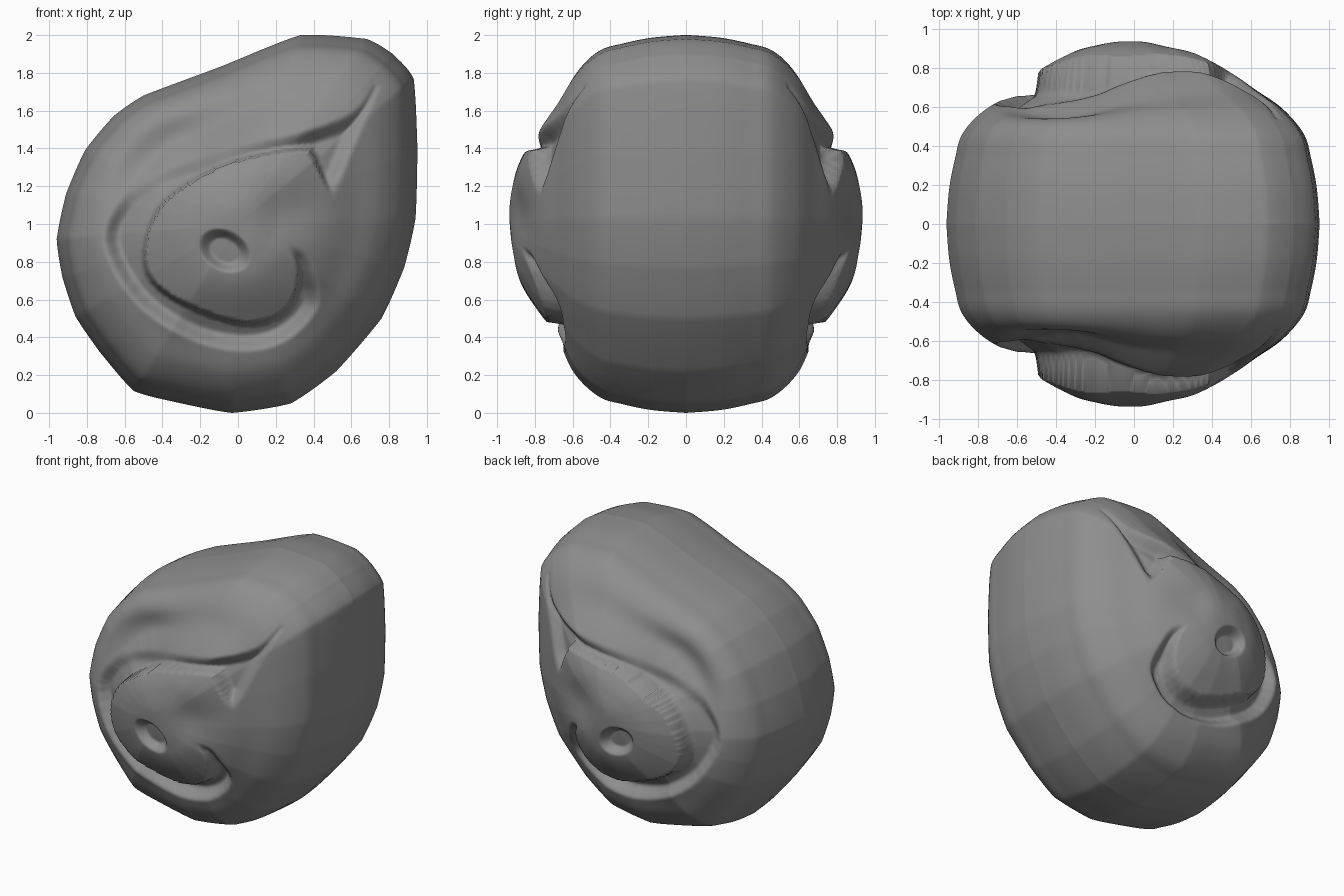
import bpy, bmesh, math
from mathutils import Vector

if "Cube" in bpy.data.objects:
    bpy.data.objects.remove(bpy.data.objects["Cube"])


def smooth_path(pts, n, closed=False, tight=0.0):
    """Catmull-Rom samples through 2D points, blended towards straight by tight."""
    k, out = len(pts), []
    get = lambda i: Vector(pts[i % k] if closed else pts[max(0, min(k - 1, i))])
    for i in range(k if closed else k - 1):
        a, b, c, d = (get(i + o) for o in (-1, 0, 1, 2))
        for s in range(n):
            t = s / n
            p = 0.5 * (2 * b + (c - a) * t + (2 * a - 5 * b + 4 * c - d) * t * t
                       + (3 * b - a - 3 * c + d) * t ** 3)
            out.append(p.lerp(b.lerp(c, t), tight))
    if not closed:
        out.append(get(k - 1))
    return out


def dist(x, z, path):
    best = 9.0
    for a, b in zip(path, path[1:]):
        dx, dz = b[0] - a[0], b[1] - a[1]
        px, pz = x - a[0], z - a[1]
        t = max(0, min(1, (px * dx + pz * dz) / (dx * dx + dz * dz + 1e-12)))
        best = min(best, math.hypot(px - t * dx, pz - t * dz))
    return best


def inside(x, z, poly):
    hit = False
    for a, b in zip(poly, poly[1:] + poly[:1]):
        if (a[1] > z) != (b[1] > z) and x < a[0] + (z - a[1]) / (b[1] - a[1]) * (b[0] - a[0]):
            hit = not hit
    return hit


def step(a, b, v):
    t = max(0, min(1, (v - a) / (b - a)))
    return t * t * (3 - 2 * t)


# Teardrop side outline (x, z)
outline = smooth_path([(-.96, .92), (-.91, 1.16), (-.81, 1.39), (-.66, 1.57), (-.5, 1.68),
                       (-.1, 1.83), (.33, 2), (.68, 1.98), (.82, 1.9), (.93, 1.77), (.95, 1.4),
                       (.94, 1.03), (.88, .77), (.76, .5), (.52, .22), (.28, .05), (-.03, 0),
                       (-.3, .05), (-.55, .115), (-.73, .32), (-.86, .51), (-.93, .72)], 13, True, .6)
# Dome section: fraction of the way to the outline, half thickness
section = smooth_path([(0, .947), (.1, .942), (.2, .923), (.32, .885), (.5, .79), (.65, .69), (.8, .59),
                       (.915, .46), (.955, .33), (.985, .18), (1, 0)], 13)
# Spiral groove edges: inner steep wall and outer lip
inner = [(.51, 1.12), (.45, 1.23)] + smooth_path(
    [(.38, 1.39), (.25, 1.385), (0, 1.335), (-.2, 1.25), (-.42, 1.08), (-.49, .8), (-.35, .62),
     (.02, .48), (.25, .55), (.32, .75), (.25, .9)], 4)
outer = [(.51, 1.12), (.62, 1.4), (.76, 1.73)] + smooth_path(
    [(.72, 1.76), (.6, 1.6), (.33, 1.5), (0, 1.43), (-.44, 1.28), (-.64, 1.12), (-.72, .9),
     (-.57, .6), (-.3, .4), (0, .32), (.25, .37), (.43, .55), (.42, .74), (.36, .86), (.25, .9)], 4)
band = inner + outer[::-1]
whorl = inner


def carve(x, z, f):
    d, low = 0.0, 0.0
    near = -.8 < x < .8 and .3 < z < 1.8
    # Outer coil sits lower than the whorl at the upper left
    if not (near and inside(x, z, whorl)):
        a = math.degrees(math.atan2(z - 1, x)) % 360
        low = .12 * math.exp(-((a - 133) / 40) ** 2) + .03 * step(45, 75, a) * (1 - step(150, 200, a))
        low *= 1 - step(.62, .92, f)
        low *= step(.25, .4, f)
        d += low
    # Spiral groove
    if near and inside(x, z, band):
        di, do = dist(x, z, inner), dist(x, z, outer)
        depth = max(.045, .11 - .6 * low) - .03 * step(.3, .6, x)
        d += depth * step(-.005, .02, di) * step(0, .1, do) * min(1, (di + do) / .13)
    # Central dimple
    c, s = math.cos(-.5), math.sin(-.5)
    u, v = x + .07, z - .86
    r = math.hypot((u * c + v * s) / .15, (v * c - u * s) / .11)
    d += .06 * (1 - step(.5, 1, r)) + .02 * math.exp(-(u * u + v * v) / .04)
    # Soft hollow beside the whorl and flatter lower side
    d += .04 * math.exp(-((x - .25) ** 2 + (z - 1.05) ** 2) / .025)
    d += .04 * math.exp(-(x ** 2 / .15 + (z - .44) ** 2 / .03))
    return d


# Shell: front half as rings out to the outline, mirrored to the back
bm = bmesh.new()
cx, cz, n = 0.0, 1.0, len(outline)
rings = []
for f, h in section[1:]:
    ring = []
    for p in outline:
        x, z = cx + (p.x - cx) * f, cz + (p.y - cz) * f
        y = -(h - carve(x, z, f) * (1 - step(.93, 1, f)))
        ring.append(bm.verts.new((x, y if f < 1 else 0, z)))
    rings.append(ring)
centre = bm.verts.new((cx, -(.947 - carve(cx, cz, 0)), cz))
for j in range(n):
    k = (j + 1) % n
    bm.faces.new((centre, rings[0][k], rings[0][j]))
    for a, b in zip(rings, rings[1:]):
        bm.faces.new((a[j], a[k], b[k], b[j]))
zmin = min(v.co.z for v in bm.verts)
bmesh.ops.translate(bm, verts=bm.verts, vec=(0, 0, -zmin))
for f in bm.faces:
    f.smooth = True
mesh = bpy.data.meshes.new("spiral_shell")
bm.to_mesh(mesh)
bm.free()
shell = bpy.data.objects.new("spiral_shell", mesh)
bpy.context.collection.objects.link(shell)
mod = shell.modifiers.new("mirror", 'MIRROR')
mod.use_axis = (False, True, False)
mod.use_clip = True

# Dark grey shell colour
mat = bpy.data.materials.new("dark_grey")
mat.diffuse_color = (.27, .27, .27, 1)
mat.use_nodes = True
mat.node_tree.nodes["Principled BSDF"].inputs["Base Color"].default_value = mat.diffuse_color
mesh.materials.append(mat)
